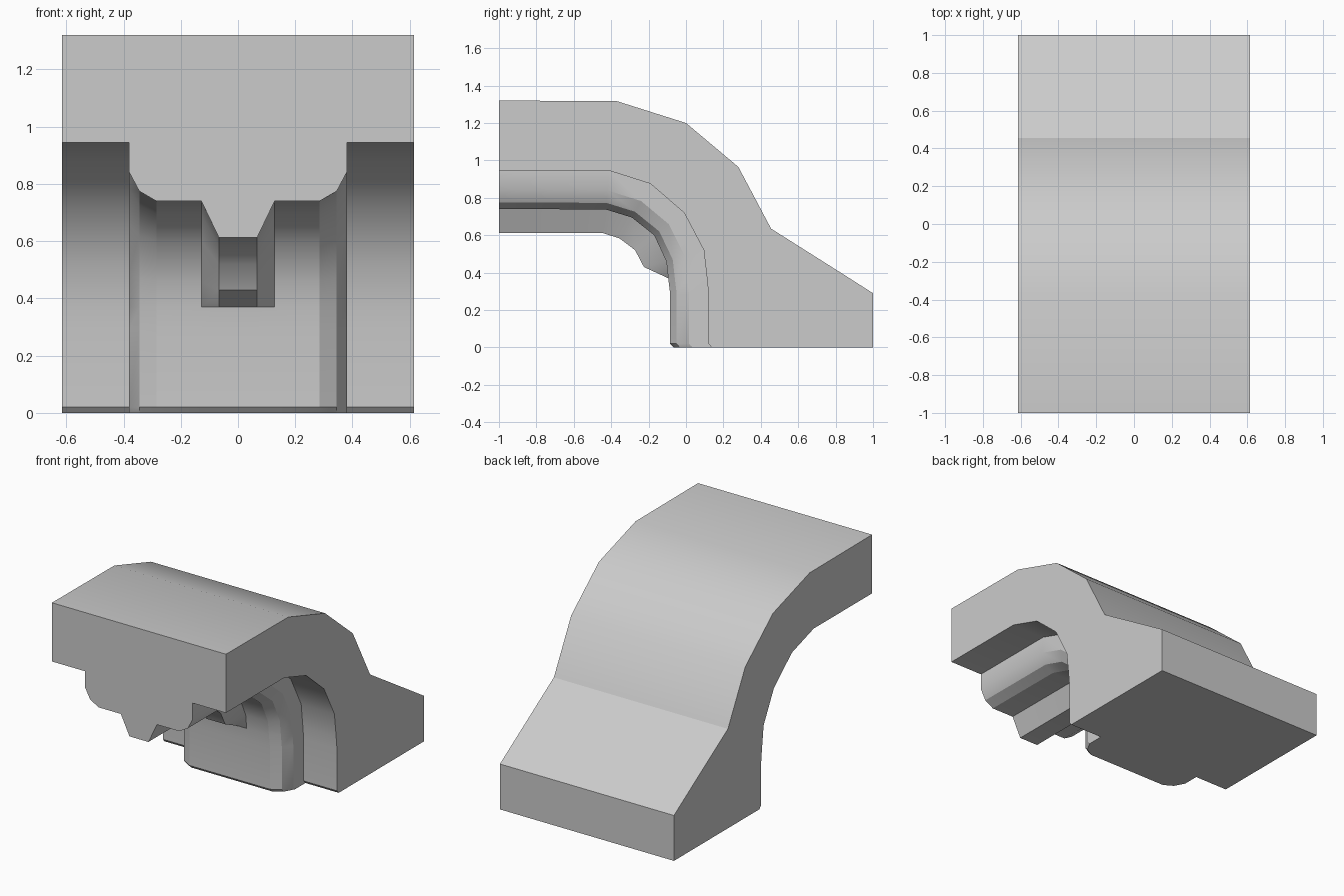
import bpy, bmesh
from mathutils import Vector

if "Cube" in bpy.data.objects:
    bpy.data.objects.remove(bpy.data.objects["Cube"])

# Stations along the quarter arch, as (y, z) pairs:
# outer skin, inner arch, rib face, tooth tip
stations = [
    ((-1, 1.32), (-1, .945), (-1, .74), (-1, .613)),
    ((-.37, 1.317), (-.41, .945), (-.43, .738), (-.45, .613)),
    ((0, 1.2), (-.19, .875), (-.29, .695), (-.355, .583)),
    ((.28, .965), (-.01, .72), (-.17, .60), (-.272, .52)),
    ((.455, .635), (.095, .52), (-.105, .46), (-.225, .43)),
    ((.80, .417), (.112, .37), (-.095, .37), (-.095, .37)),
    ((1, .29), (.12, .29), (-.085, .29), (-.085, .29)),
    ((1, .02), (.12, .02), (-.085, .02), (-.085, .02)),
    ((1, 0), (.138, 0), (-.067, 0), (-.067, 0)),
]


def section(outer, arch, rib, tip):
    """Half cross-section mirrored about x = 0."""
    o, a, r, t = map(Vector, (outer, arch, rib, tip))
    half = [(.615, o), (.615, a), (.38, a), (.38, a.lerp(r, .51)),
            (.345, a.lerp(r, .83)), (.285, r), (.128, r), (.067, t)]
    full = half + [(-x, p) for x, p in reversed(half)]
    return [(x, p.x, p.y) for x, p in full]


# Arch block with rib and tooth, lofted through the stations
bm = bmesh.new()
rings = [[bm.verts.new(c) for c in section(*s)] for s in stations]
n = len(rings[0])
for r0, r1 in zip(rings, rings[1:]):
    for i in range(n):
        j = (i + 1) % n
        bm.faces.new((r0[i], r0[j], r1[j], r1[i]))
bm.faces.new(rings[0])
bm.faces.new(rings[-1])
bmesh.ops.remove_doubles(bm, verts=bm.verts, dist=.0001)
bmesh.ops.recalc_face_normals(bm, faces=bm.faces)

mesh = bpy.data.meshes.new("arch_block")
bm.to_mesh(mesh)
bm.free()
block = bpy.data.objects.new("arch_block", mesh)
bpy.context.collection.objects.link(block)
bpy.context.view_layer.objects.active = block
block.select_set(True)
bpy.ops.object.shade_smooth_by_angle(angle=.49)
